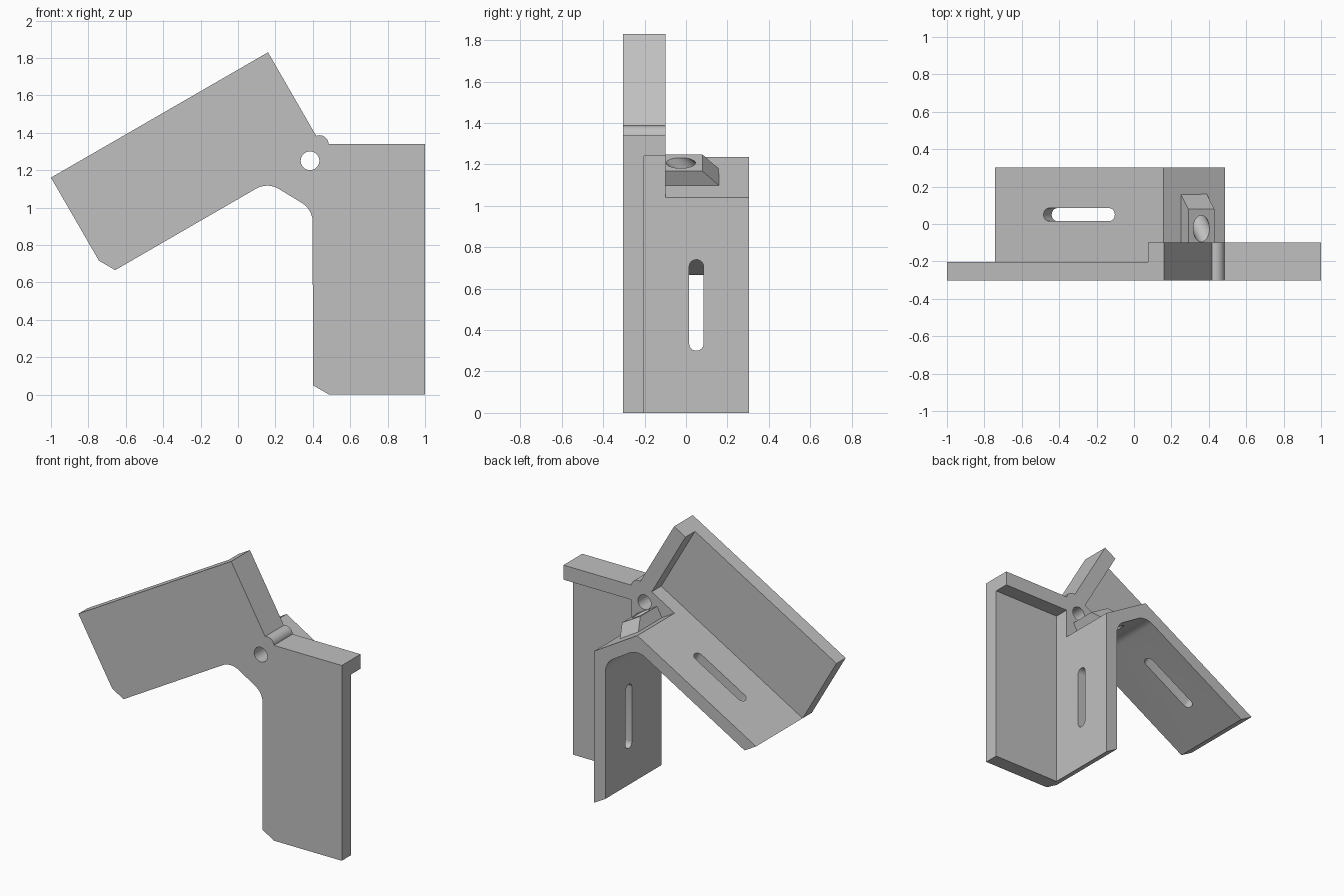
import bpy, bmesh
from math import sin, cos, pi, radians
from mathutils import Vector

if "Cube" in bpy.data.objects:
    bpy.data.objects.remove(bpy.data.objects["Cube"])

C, S = cos(radians(30)), sin(radians(30))
LENGTH, WIDTH, WALL = 1.34, 0.6, 0.513
FRONT, PLATE_BACK, RIB_BACK, BACK = -0.303, -0.203, -0.1, 0.303

grey = bpy.data.materials.new("plain grey")
grey.use_nodes = True
grey.diffuse_color = (0.53, 0.53, 0.53, 1)
grey.node_tree.nodes["Principled BSDF"].inputs["Base Color"].default_value = grey.diffuse_color


# Arm coordinates: s runs from the hinge end, w from the outer edge
def right(s, w):
    return Vector((1 - w, LENGTH - s))


def left(s, w):
    return Vector((-1 + C * (LENGTH - s) + S * w, 1.83 - S * s - C * w))


def fillet(a, corner, b, r=0.12, steps=9):
    da, db = (a - corner).normalized(), (b - corner).normalized()
    centre = corner + (da + db).normalized() * r / C
    va = corner + da * r * S / C - centre
    vb = corner + db * r * S / C - centre
    return [centre + va.lerp(vb, i / steps).normalized() * r for i in range(steps + 1)]


def circle(cx, cy, r, a0=0, a1=360, steps=32):
    return [(cx + r * cos(radians(a0 + (a1 - a0) * i / steps)),
             cy + r * sin(radians(a0 + (a1 - a0) * i / steps))) for i in range(steps)]


def prism(name, pts, d0, d1, origin=(0, 0, 0), ex=(1, 0, 0), ey=(0, 0, 1), ez=(0, 1, 0)):
    """Extrude a profile in the ex/ey plane along ez from d0 to d1."""
    origin, ex, ey, ez = map(Vector, (origin, ex, ey, ez))
    bm = bmesh.new()
    rings = [[bm.verts.new(origin + ex * p[0] + ey * p[1] + ez * d) for p in pts] for d in (d0, d1)]
    bm.faces.new(rings[0])
    bm.faces.new(rings[1])
    for i in range(len(pts)):
        j = (i + 1) % len(pts)
        bm.faces.new((rings[0][i], rings[0][j], rings[1][j], rings[1][i]))
    bmesh.ops.recalc_face_normals(bm, faces=bm.faces)
    mesh = bpy.data.meshes.new(name)
    bm.to_mesh(mesh)
    bm.free()
    mesh.materials.append(grey)
    obj = bpy.data.objects.new(name, mesh)
    bpy.context.collection.objects.link(obj)
    return obj


def combine(target, tool, operation):
    bpy.context.view_layer.objects.active = target
    mod = target.modifiers.new("combine", "BOOLEAN")
    mod.operation, mod.solver, mod.object = operation, "EXACT", tool
    bpy.ops.object.modifier_apply(modifier=mod.name)
    bpy.data.objects.remove(tool)


# Inner edge shared by the plate and the bent wall
ends = left(1.29, WIDTH), right(1.29, WIDTH)
folds = left(0.35, WIDTH), right(0.35, WIDTH)
inner = [ends[0], *fillet(ends[0], folds[0], folds[1]), *fillet(folds[0], folds[1], ends[1]), ends[1]]
corner = Vector((0.443, LENGTH))

# Hinge frame: across runs along the link, up along the bisector
hinge = Vector((0.385, 0, 1.25))
across, up, deep = Vector((C, 0, -S)), Vector((S, 0, C)), Vector((0, 1, 0))

# Front plate with both arms
bracket = prism("hinged_bracket",
                [left(0, 0), left(LENGTH, 0), left(LENGTH, WALL), *inner,
                 right(LENGTH, WALL), right(LENGTH, 0), right(0, 0), corner], FRONT, PLATE_BACK)

# Bent wall along the inner edge
wall = prism("bent_wall", [left(LENGTH, WALL), *inner, right(LENGTH, WALL),
                           right(0.3, WALL), left(0.3, WALL)], FRONT, BACK)

# End ribs and the thick hinge area
rib = prism("end_ribs", [left(0, 0), left(0.1, 0), left(0.1, WALL), left(0.3, WALL),
                         right(0.3, WALL), right(0.1, WALL), right(0.1, 0), right(0, 0), corner],
            FRONT, RIB_BACK)

# Round bead in the outer corner
bead = prism("corner_bead", circle(0, 0, 0.05), FRONT, RIB_BACK, hinge + up * 0.1)

# Sloped block behind the hinge
block = prism("guide_block", [(-0.13, -0.147), (-0.13, -0.05), (0.08, -0.05), (0.177, -0.147)],
              -0.08, 0.08, hinge, deep, up, across)

for part in (wall, rib, bead, block):
    combine(bracket, part, "UNION")

# Hinge hole and slanted channel through the block and wall
combine(bracket, prism("hinge_hole", circle(0, 0, 0.05), -0.5, 0.5, hinge), "DIFFERENCE")
slant = (deep - up).normalized()
channel = prism("slanted_channel", circle(0, 0, 0.05), 0, 0.42,
                hinge - deep * 0.075, across, (deep + up).normalized(), slant)
combine(bracket, channel, "DIFFERENCE")

# Long slot in each arm's wall
slot = circle(0.05, 1.005, 0.035, 0, 180, 12) + [(0.015, 1.005)]
slot += circle(0.05, 0.635, 0.035, 180, 360, 12) + [(0.085, 0.635)]
for arm in (left, right):
    o, s, w = arm(0, 0), arm(1, 0) - arm(0, 0), arm(0, 1) - arm(0, 0)
    cutter = prism("slot", slot, 0.45, 0.65, (o.x, 0, o.y), deep, (s.x, 0, s.y), (w.x, 0, w.y))
    combine(bracket, cutter, "DIFFERENCE")

# Smooth the curved walls, keep the edges crisp
for obj in bpy.context.selected_objects:
    obj.select_set(False)
bracket.select_set(True)
bpy.context.view_layer.objects.active = bracket
bpy.ops.object.shade_smooth_by_angle(angle=radians(25))
